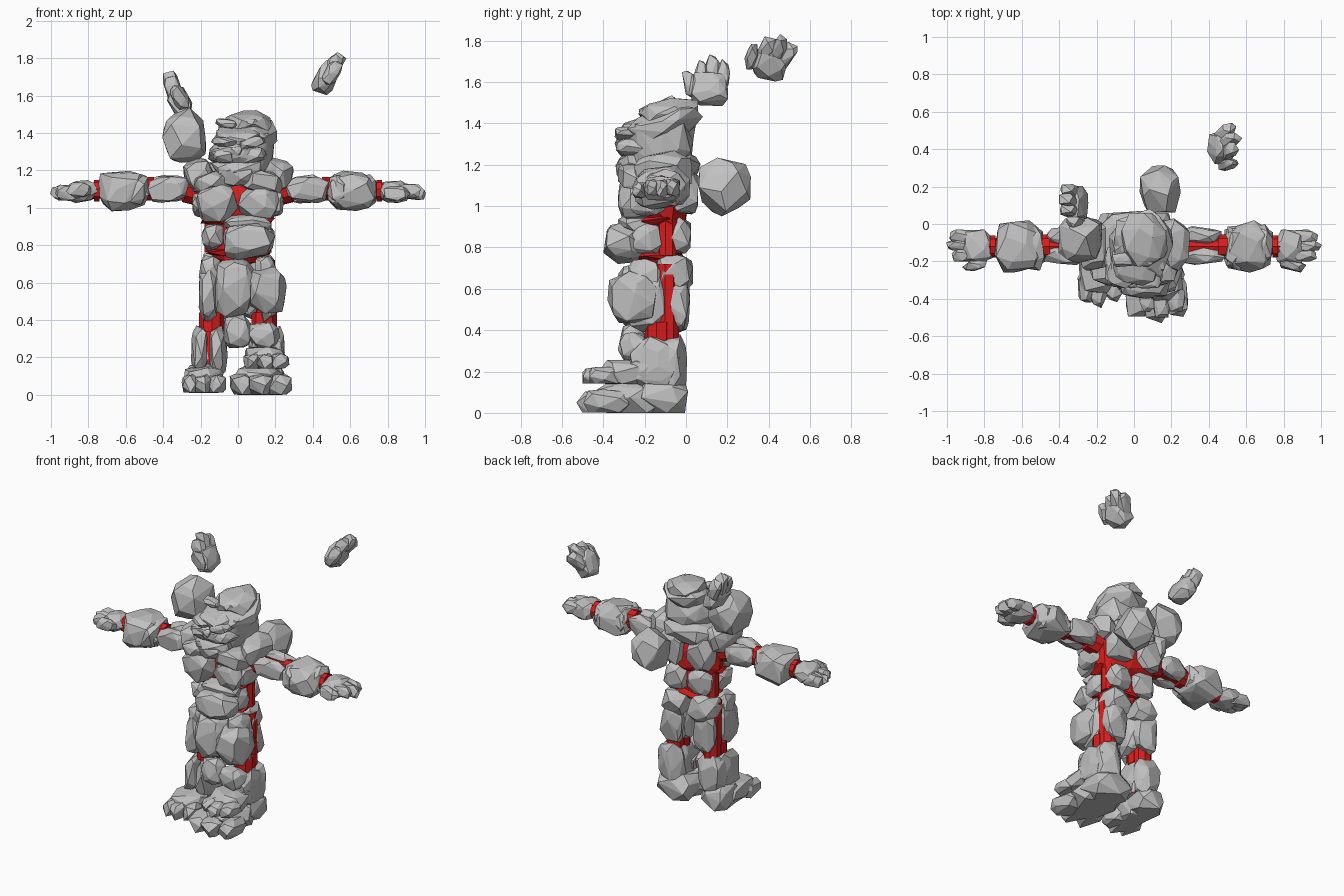
import bpy
import bmesh
import math
import random
from mathutils import Euler, Matrix, Vector

default = bpy.data.objects.get("Cube")
if default:
    bpy.data.objects.remove(default, do_unlink=True)


def material(name, colour):
    mat = bpy.data.materials.new(name)
    mat.use_nodes = True
    mat.diffuse_color = colour
    mat.node_tree.nodes["Principled BSDF"].inputs["Base Color"].default_value = colour
    return mat


STONE = material("grey_stone", (0.53, 0.53, 0.53, 1))
MAGMA = material("red_core", (0.7, 0.012, 0.012, 1))
rng = random.Random(7)
HERE = Matrix.Identity(4)


def finish(name, bm, mat):
    mesh = bpy.data.meshes.new(name)
    bmesh.ops.recalc_face_normals(bm, faces=bm.faces)
    bm.to_mesh(mesh)
    bm.free()
    mesh.materials.append(mat)
    obj = bpy.data.objects.new(name, mesh)
    bpy.context.collection.objects.link(obj)
    return obj


def rock(name, at, size, turn=(0, 0, 0), frame=HERE, mat=STONE, points=26,
         roundness=0.72, flat=False):
    """Faceted boulder: hull of jittered, squared-off sphere points fitted to a box."""
    cloud = []
    for i in range(points):
        h = 1 - 2 * (i + 0.5) / points
        a = i * math.pi * (3 - math.sqrt(5)) + rng.uniform(-0.35, 0.35)
        r = math.sqrt(1 - h * h)
        p = (r * math.cos(a), r * math.sin(a), h)
        grow = rng.uniform(0.88, 1.08)
        cloud.append(Vector([math.copysign(abs(c) ** roundness, c) * grow for c in p]))
    low = [min(p[k] for p in cloud) for k in range(3)]
    high = [max(p[k] for p in cloud) for k in range(3)]
    spin = Euler([math.radians(t) for t in turn]).to_matrix().to_4x4()
    place = frame @ Matrix.Translation(at) @ spin
    bm = bmesh.new()
    for p in cloud:
        unit = [(p[k] - low[k]) / (high[k] - low[k]) - 0.5 for k in range(3)]
        if flat and unit[2] < -0.3:
            unit[2] = -0.5
        bm.verts.new(place @ Vector([u * s for u, s in zip(unit, size)]))
    hull = bmesh.ops.convex_hull(bm, input=bm.verts)
    spare = [g for g in hull["geom_interior"] if isinstance(g, bmesh.types.BMVert)]
    bmesh.ops.delete(bm, geom=spare, context="VERTS")
    bmesh.ops.dissolve_limit(bm, angle_limit=math.radians(9), verts=bm.verts, edges=bm.edges)
    return finish(name, bm, mat)


def pair(name, at, size, turn=(0, 0, 0), **extra):
    for side, s in (("left", 1), ("right", -1)):
        rock(f"{side}_{name}", (s * at[0], at[1], at[2]), size,
             (turn[0], s * turn[1], s * turn[2]), **extra)


def core(name, start, end, radius):
    start, end = Vector(start), Vector(end)
    axis = end - start
    bm = bmesh.new()
    place = Matrix.Translation((start + end) / 2) @ axis.to_track_quat("Z", "Y").to_matrix().to_4x4()
    bmesh.ops.create_cone(bm, cap_ends=True, segments=9, radius1=radius, radius2=radius,
                          depth=axis.length, matrix=place)
    finish(name, bm, MAGMA)


def hand(name, wrist, direction):
    """Palm, three close fingers and a thumb reaching along the direction."""
    x = Vector(direction).normalized()
    z = x.cross(Vector((0, 1, 0))).normalized()
    y = z.cross(x)
    frame = Matrix((x, y, z)).transposed().to_4x4()
    frame.translation = wrist
    rock(name + "_palm", (0.085, 0.01, 0), (0.17, 0.18, 0.12), frame=frame)
    for i, reach in enumerate((0.15, 0.17, 0.14)):
        rock(f"{name}_finger_{i}", (0.085 + reach / 2, 0.065 - 0.05 * i, 0.005),
             (reach, 0.07, 0.085), (0, 6, 2 - 2 * i), frame=frame, points=18)
    rock(name + "_thumb", (0.1, -0.09, -0.01), (0.14, 0.06, 0.08), (0, 0, -12),
         frame=frame, points=18)


def foot(name, x, front, back, floor, width, height):
    """Flat-soled heel, instep and three blunt toes."""
    length = back - front
    rock(name + "_heel", (x, back - length * 0.25, floor + height / 2),
         (width * 0.85, length * 0.5, height), flat=True)
    rock(name + "_instep", (x, front + length * 0.5, floor + height * 0.45),
         (width * 0.95, length * 0.66, height * 0.9), flat=True)
    for i in (-1, 0, 1):
        reach = length * (0.46 - 0.04 * abs(i))
        rock(f"{name}_toe_{i + 2}", (x + i * width * 0.31, front + reach / 2 + abs(i) * 0.03,
                                     floor + height * 0.32),
             (width * 0.42, reach, height * 0.62), (0, 0, i * 5), points=20, flat=True)


# Glowing core and seams showing through the gaps
rock("chest_core", at=(0, -0.12, 1.02), size=(0.44, 0.25, 0.26), mat=MAGMA)
rock("waist_core", at=(0, -0.13, 0.83), size=(0.3, 0.21, 0.3), mat=MAGMA)
rock("rib_seam", at=(0, -0.14, 0.93), size=(0.4, 0.24, 0.06), mat=MAGMA)
rock("hip_seam", at=(0, -0.14, 0.76), size=(0.35, 0.27, 0.05), mat=MAGMA)
for side, s in (("left", 1), ("right", -1)):
    core(side + "_arm_core", (s * 0.15, -0.12, 1.1), (s * 0.82, -0.12, 1.09), 0.045)
    core(side + "_shoulder_core", (s * 0.2, -0.11, 1.08), (s * 0.28, -0.12, 1.1), 0.075)
    core(side + "_elbow_core", (s * 0.45, -0.12, 1.1), (s * 0.5, -0.12, 1.1), 0.065)
    core(side + "_wrist_core", (s * 0.74, -0.12, 1.09), (s * 0.77, -0.12, 1.09), 0.06)
    core(side + "_waist_seam", (s * 0.13, -0.09, 0.76), (s * 0.13, -0.09, 0.96), 0.05)
    core(side + "_leg_core", (s * 0.14, -0.09, 0.12), (s * 0.14, -0.09, 0.72), 0.06)
    core(side + "_knee_core", (s * 0.14, -0.13, 0.34), (s * 0.14, -0.13, 0.44), 0.07)

# Arms
pair("front_upper_arm", at=(0.37, -0.17, 1.1), size=(0.23, 0.09, 0.14), turn=(0, 5, 4))
pair("back_upper_arm", at=(0.36, -0.06, 1.1), size=(0.22, 0.09, 0.15), turn=(0, -4, -4))
pair("forearm", at=(0.61, -0.12, 1.09), size=(0.27, 0.28, 0.21), turn=(0, 4, 0), points=32)
pair("elbow_guard", at=(0.545, -0.13, 1.09), size=(0.13, 0.24, 0.18))
pair("wrist_guard", at=(0.68, -0.11, 1.09), size=(0.13, 0.22, 0.18))
for side, s in (("left", 1), ("right", -1)):
    hand(side + "_hand", (s * 0.75, -0.13, 1.09), (s, 0, -0.04))

# Chest, shoulders and back
rock("right_chest", at=(-0.11, -0.23, 1.03), size=(0.23, 0.2, 0.23), turn=(0, 12, 0))
rock("left_chest", at=(0.11, -0.23, 1.03), size=(0.22, 0.2, 0.21), turn=(0, -12, 0))
pair("collar", at=(0.13, -0.21, 1.14), size=(0.24, 0.24, 0.12), turn=(0, 10, 0))
pair("shoulder", at=(0.21, -0.11, 1.17), size=(0.16, 0.28, 0.18), turn=(0, 15, 0))
pair("rib", at=(0.19, -0.18, 1.02), size=(0.11, 0.18, 0.14))
pair("shoulder_blade", at=(0.11, -0.02, 1.07), size=(0.19, 0.16, 0.22))
rock("upper_back", at=(0, -0.05, 1.19), size=(0.36, 0.24, 0.16))

# Belly and hips
rock("belly", at=(0.06, -0.29, 0.82), size=(0.28, 0.22, 0.2), points=34)
rock("belly_fold", at=(0.05, -0.24, 0.92), size=(0.26, 0.18, 0.09))
pair("waist", at=(0.13, -0.19, 0.845), size=(0.13, 0.17, 0.15))
pair("lower_back", at=(0.09, -0.04, 0.86), size=(0.17, 0.13, 0.18))
pair("buttock", at=(0.11, -0.06, 0.68), size=(0.18, 0.19, 0.18))
pair("hip", at=(0.15, -0.2, 0.67), size=(0.12, 0.16, 0.15))

# Thighs and knees
rock("right_front_thigh", at=(-0.02, -0.24, 0.57), size=(0.22, 0.22, 0.31), points=30)
rock("left_front_thigh", at=(0.16, -0.26, 0.56), size=(0.2, 0.24, 0.25), points=30)
pair("outer_thigh", at=(0.16, -0.2, 0.54), size=(0.1, 0.21, 0.3))
pair("back_thigh", at=(0.12, -0.035, 0.52), size=(0.16, 0.11, 0.27))
pair("inner_thigh", at=(0.06, -0.13, 0.54), size=(0.09, 0.18, 0.27))
rock("knee_boulder", at=(0, -0.26, 0.34), size=(0.15, 0.14, 0.18))

# Shins and feet
pair("outer_shin", at=(0.205, -0.15, 0.24), size=(0.09, 0.24, 0.26))
pair("inner_shin", at=(0.105, -0.15, 0.24), size=(0.1, 0.25, 0.27))
pair("calf", at=(0.15, -0.07, 0.24), size=(0.19, 0.15, 0.28))
rock("left_shin_guard", at=(0.14, -0.25, 0.32), size=(0.17, 0.14, 0.14))
foot("right_foot", x=-0.185, front=-0.45, back=0, floor=0.01, width=0.23, height=0.16)
foot("left_foot", x=0.12, front=-0.53, back=0.01, floor=0, width=0.32, height=0.18)
foot("upper_left_foot", x=0.15, front=-0.5, back=-0.1, floor=0.14, width=0.24, height=0.13)

# Head: domed face, heavy brow and tilted cap
rock("skull", at=(0.03, -0.13, 1.31), size=(0.33, 0.32, 0.28), turn=(16, 0, 0), points=34)
rock("jaw", at=(-0.01, -0.24, 1.17), size=(0.2, 0.2, 0.11))
rock("lower_lip", at=(-0.01, -0.24, 1.22), size=(0.27, 0.21, 0.09), turn=(8, 0, 0))
rock("muzzle", at=(-0.01, -0.23, 1.29), size=(0.3, 0.21, 0.13))
pair("cheek", at=(0.075, -0.255, 1.28), size=(0.16, 0.17, 0.09), turn=(0, -12, 0))
rock("nose", at=(-0.01, -0.32, 1.3), size=(0.07, 0.05, 0.06), points=16)
pair("brow", at=(0.07, -0.26, 1.35), size=(0.15, 0.17, 0.06), turn=(0, -14, 0))
rock("forehead", at=(0.01, -0.21, 1.38), size=(0.25, 0.24, 0.1), turn=(15, 0, 0))
rock("head_band", at=(0.05, -0.11, 1.39), size=(0.32, 0.39, 0.16), turn=(18, 0, 0),
     points=34, roundness=0.85)
rock("crest", at=(0.055, -0.08, 1.455), size=(0.25, 0.29, 0.13), turn=(8, 0, 0), roundness=0.9)
pair("crest_ridge", at=(0.06, -0.19, 1.45), size=(0.12, 0.08, 0.05), turn=(0, -10, 0))

# Loose boulders and hands
rock("back_boulder", at=(0.14, 0.19, 1.1), size=(0.22, 0.26, 0.28), turn=(15, 0, 0),
     points=24, roundness=0.85)
rock("shoulder_boulder", at=(-0.29, -0.08, 1.385), size=(0.23, 0.26, 0.29), turn=(0, -8, 0),
     points=26, roundness=0.75)
hand("right_loose_hand", (-0.28, 0.1, 1.49), (-0.1, 0.02, 0.24))
hand("left_loose_hand", (0.43, 0.36, 1.62), (0.12, 0.1, 0.2))
